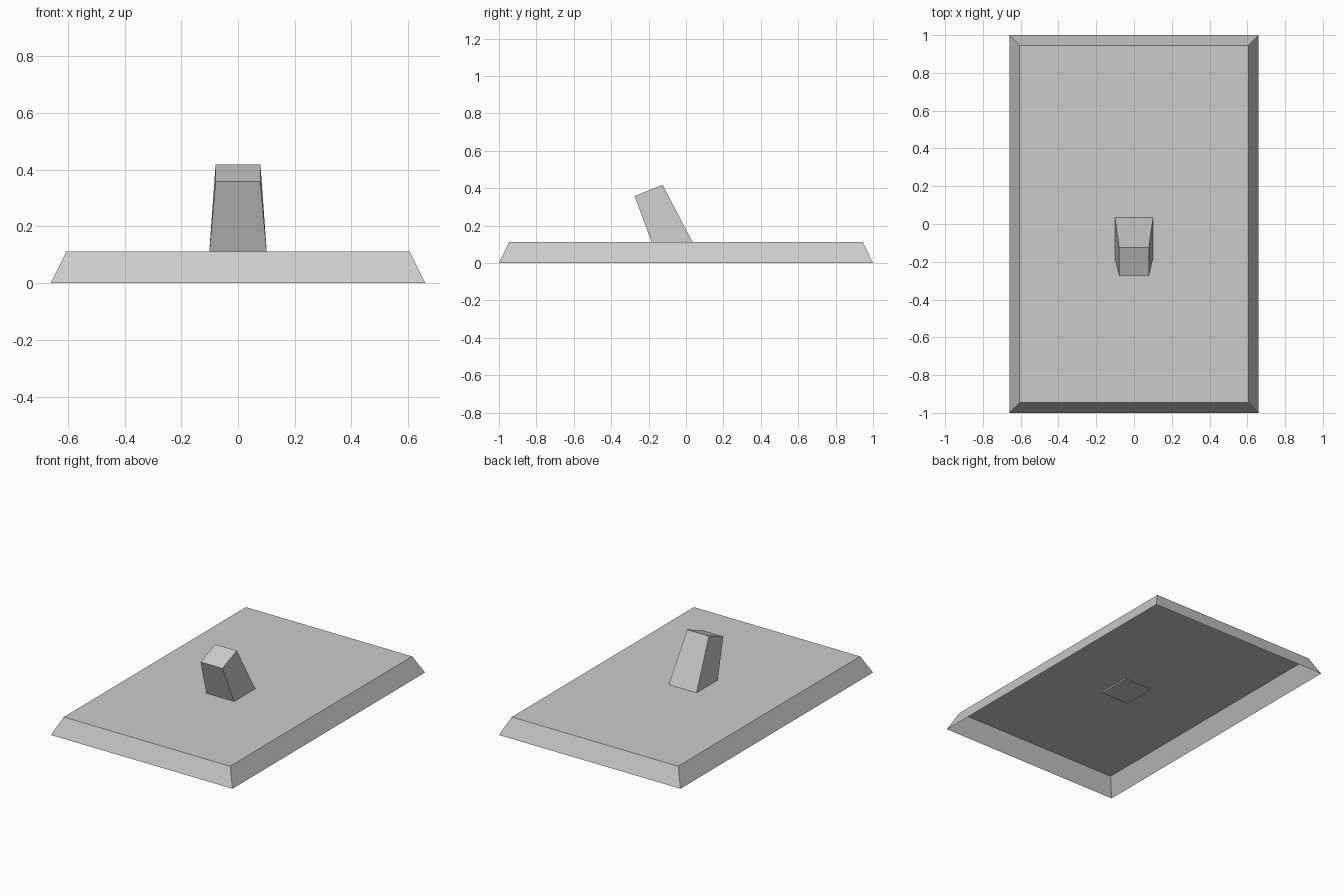
import bpy
import bmesh

cube = bpy.data.objects.get("Cube")
if cube:
    bpy.data.objects.remove(cube, do_unlink=True)

grey = bpy.data.materials.new("plain_grey")
grey.use_nodes = True
colour = (0.6, 0.6, 0.6, 1)
grey.diffuse_color = colour
grey.node_tree.nodes["Principled BSDF"].inputs["Base Color"].default_value = colour


def tapered_block(name, bottom, top, closed=True):
    """Each end is (half width, front (y, z), back (y, z))."""
    bm = bmesh.new()
    rings = []
    for half, front, back in (bottom, top):
        corners = [(-half, *front), (half, *front), (half, *back), (-half, *back)]
        rings.append([bm.verts.new(c) for c in corners])
    low, high = rings
    for i in range(4):
        j = (i + 1) % 4
        bm.faces.new((low[i], low[j], high[j], high[i]))
    bm.faces.new(high)
    if closed:
        bm.faces.new(low[::-1])
    mesh = bpy.data.meshes.new(name)
    bm.to_mesh(mesh)
    bm.free()
    mesh.materials.append(grey)
    obj = bpy.data.objects.new(name, mesh)
    bpy.context.collection.objects.link(obj)
    return obj


# Wall plate: hollow shell with sloped sides, open underneath
tapered_block("switch_plate",
              (0.66, (-1, 0), (1, 0)),
              (0.605, (-0.945, 0.112), (0.945, 0.112)), closed=False)

# Lever: leans forward, narrows to a tilted tip, and sits just through the plate
tapered_block("switch_lever",
              (0.102, (-0.18, 0.102), (0.04, 0.102)),
              (0.079, (-0.275, 0.358), (-0.125, 0.418)))
